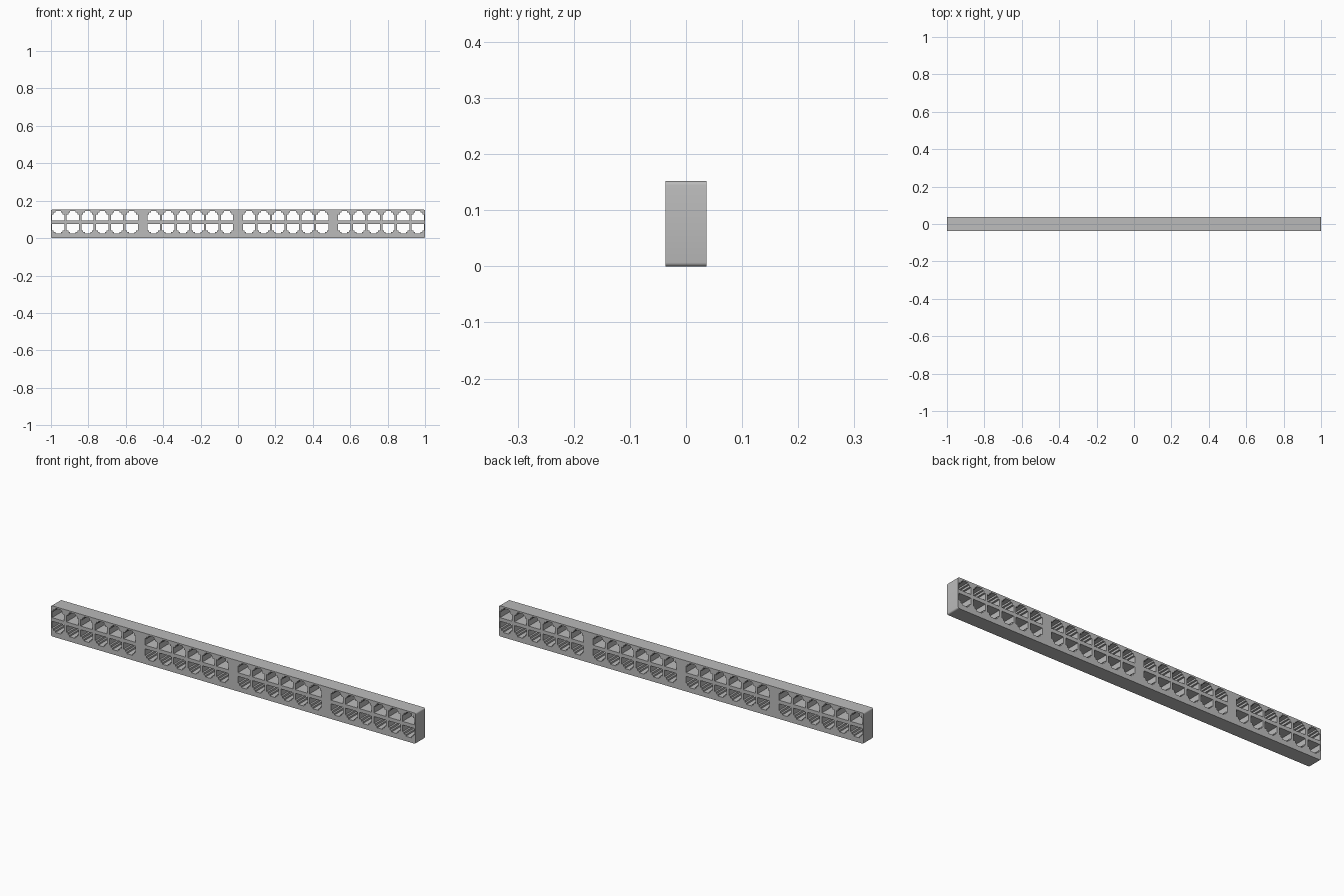
import bpy
import bmesh
import math

cube = bpy.data.objects.get("Cube")
if cube:
    bpy.data.objects.remove(cube, do_unlink=True)

LENGTH, HEIGHT, DEPTH = 2.0, 0.152, 0.073
ROUND = 0.007          # rounding of the end corners
MIDDLE = 0.084         # height of the bar between the two rows
GAP = 0.009            # half thickness of that bar
PORT_PITCH, GROUP_PITCH = 0.0785, 0.51

grey = bpy.data.materials.new("plastic grey")
grey.use_nodes = True
grey.diffuse_color = (0.5, 0.5, 0.5, 1)
grey.node_tree.nodes["Principled BSDF"].inputs["Base Color"].default_value = (0.5, 0.5, 0.5, 1)

# Right half of a port: wide body, shoulder and latch slot
HALF_PORT = [(0.033, 0), (0.033, 0.033), (0.024, 0.033),
             (0.024, 0.043), (0.015, 0.043), (0.015, 0.051)]


def add_outline(curve, points):
    spline = curve.splines.new("POLY")
    spline.points.add(len(points) - 1)
    for point, (x, z) in zip(spline.points, points):
        point.co = (x, z, 0, 1)
    spline.use_cyclic_u = True


def rounded_box():
    points = []
    corners = [(1, 1), (-1, 1), (-1, -1), (1, -1)]
    for i, (sx, sz) in enumerate(corners):
        cx = sx * (LENGTH / 2 - ROUND)
        cz = HEIGHT / 2 + sz * (HEIGHT / 2 - ROUND)
        for step in range(5):
            a = math.radians(90 * i + 22.5 * step)
            points.append((cx + ROUND * math.cos(a), cz + ROUND * math.sin(a)))
    return points


# Panel face with every port left open
curve = bpy.data.curves.new("port_panel", "CURVE")
curve.dimensions = "2D"
curve.fill_mode = "BOTH"
curve.extrude = DEPTH / 2
add_outline(curve, rounded_box())

port_outline = HALF_PORT + [(-x, z) for x, z in reversed(HALF_PORT)]
first = -(3 * GROUP_PITCH + 5 * PORT_PITCH) / 2
for group in range(4):
    for port in range(6):
        cx = first + group * GROUP_PITCH + port * PORT_PITCH
        for side in (1, -1):  # lower row is the upper row turned over
            add_outline(curve, [(cx + x, MIDDLE + side * (GAP + z))
                                for x, z in port_outline])

panel = bpy.data.objects.new("port_panel", curve)
bpy.context.collection.objects.link(panel)
panel.rotation_euler.x = math.radians(90)

# Turn the panel into one welded solid
bpy.ops.object.select_all(action="DESELECT")
panel.select_set(True)
bpy.context.view_layer.objects.active = panel
bpy.ops.object.convert(target="MESH")
bpy.ops.object.transform_apply(location=False, rotation=True, scale=False)
bm = bmesh.new()
bm.from_mesh(panel.data)
bmesh.ops.remove_doubles(bm, verts=bm.verts, dist=0.0001)
bmesh.ops.recalc_face_normals(bm, faces=bm.faces)
bm.to_mesh(panel.data)
bm.free()
panel.data.materials.clear()
panel.data.materials.append(grey)
bpy.ops.object.shade_smooth_by_angle(angle=math.radians(30))
